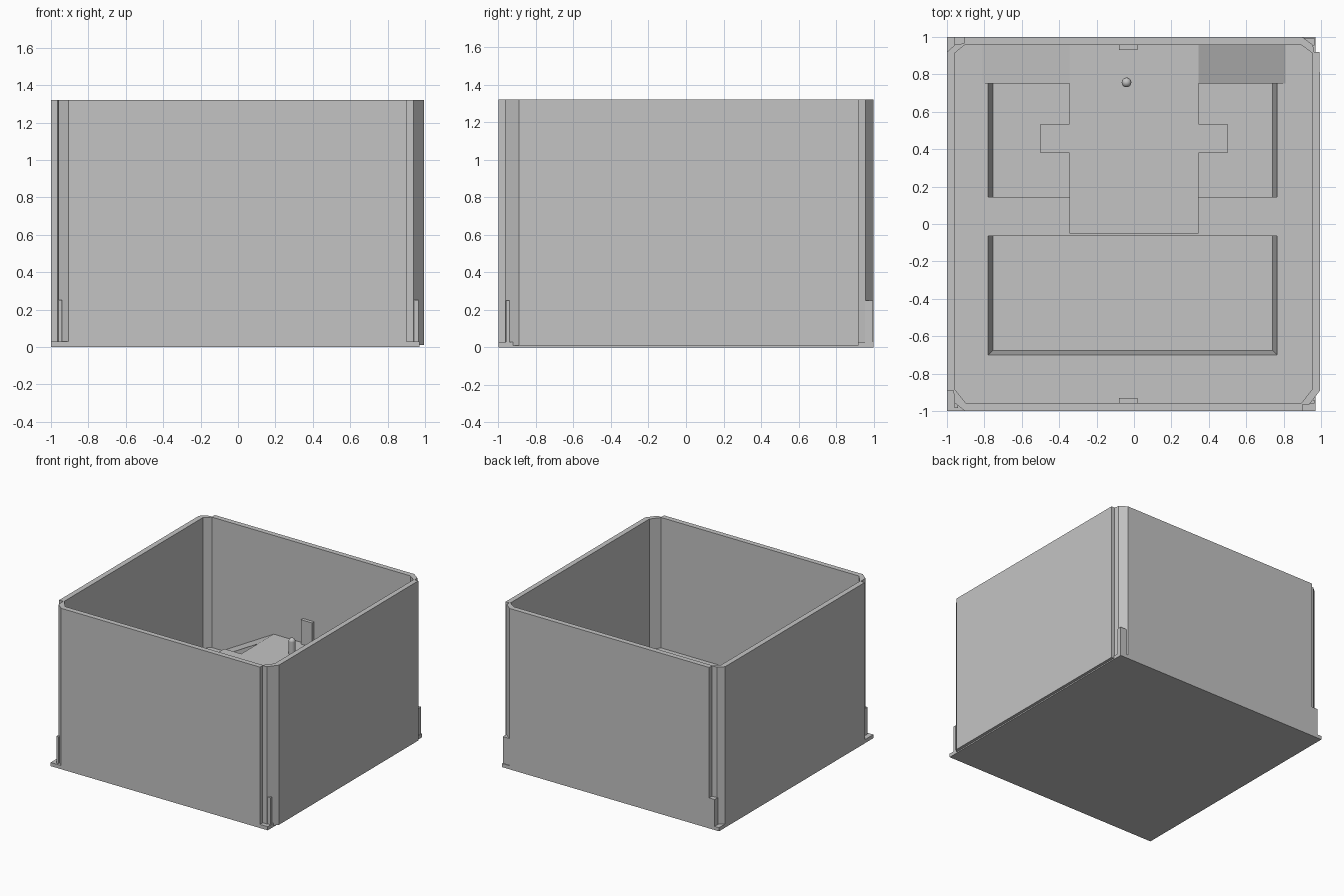
import bpy, bmesh

cube = bpy.data.objects.get("Cube")
if cube:
    bpy.data.objects.remove(cube, do_unlink=True)

# Single grey plastic
grey = bpy.data.materials.new("grey_plastic")
grey.use_nodes = True
COLOR = (0.55, 0.55, 0.55, 1)
grey.diffuse_color = COLOR
grey.node_tree.nodes["Principled BSDF"].inputs["Base Color"].default_value = COLOR

HEIGHT, BASE, DECK, RAISED = 1.32, 0.03, 0.25, 0.51


def finish(name, bm):
    bmesh.ops.recalc_face_normals(bm, faces=bm.faces)
    mesh = bpy.data.meshes.new(name)
    bm.to_mesh(mesh)
    bm.free()
    mesh.materials.append(grey)
    obj = bpy.data.objects.new(name, mesh)
    bpy.context.collection.objects.link(obj)
    return obj


def prism(name, points, z0, z1):
    """Extrude a plan outline from z0 to z1."""
    bm = bmesh.new()
    face = bm.faces.new([bm.verts.new((x, y, z0)) for x, y in points])
    new = bmesh.ops.extrude_face_region(bm, geom=[face])["geom"]
    for v in new:
        if isinstance(v, bmesh.types.BMVert):
            v.co.z = z1
    return finish(name, bm)


def box(name, x0, x1, y0, y1, z0, z1):
    return prism(name, [(x0, y0), (x1, y0), (x1, y1), (x0, y1)], z0, z1)


def cut(target, cutter):
    mod = target.modifiers.new("cut", "BOOLEAN")
    mod.operation = "DIFFERENCE"
    mod.solver = "EXACT"
    mod.object = cutter
    cutter.hide_render = True
    cutter.hide_viewport = True
    cutter.display_type = "WIRE"


# Square base plate, its corners showing below the notched walls
box("base_plate", -1, 0.97, -1, 1, 0, BASE)

# Walls with one bevelled and one square end at every corner
outer = [(-0.905, -1), (0.9, -1), (0.9, -0.965), (0.937, -0.965),
         (0.995, -0.89), (0.993, 0.92), (0.962, 0.92), (0.957, 0.957),
         (0.9, 1), (-0.91, 1), (-0.91, 0.965), (-0.955, 0.96),
         (-1, 0.92), (-1, -0.89), (-0.965, -0.89), (-0.96, -0.955)]
inner = [(-0.9, -0.957), (0.895, -0.957), (0.952, -0.885), (0.952, 0.915),
         (0.895, 0.957), (-0.905, 0.957), (-0.957, 0.915), (-0.957, -0.885)]
walls = prism("walls", outer, 0.01, HEIGHT)
cut(walls, prism("wall_cutter", inner, 0.02, HEIGHT + 0.1))

# Short tabs at the foot of the corners
box("back_right_foot", -0.96, -0.905, 0.957, 1, BASE, DECK)
box("back_left_foot", 0.89, 0.965, 0.955, 0.995, BASE, DECK)
box("front_right_foot", -0.96, -0.94, -0.985, -0.95, BASE, DECK)
box("front_left_foot", 0.935, 0.965, -0.96, -0.94, BASE, DECK)

# Inner deck with two tapered pockets
deck = prism("deck", inner, 0.02, DECK)


def pocket(name, x0, x1, y0, y1, taper=0.025):
    cutter = box(name, x0, x1, y0, y1, 0.04, DECK + 0.001)
    for v in cutter.data.vertices:
        if v.co.z < 0.1:
            v.co.x += taper if v.co.x < 0 else -taper
            if v.co.y == min(w.co.y for w in cutter.data.vertices) and y0 < 0:
                v.co.y += taper
    cut(deck, cutter)


pocket("back_pocket_cutter", -0.78, 0.765, 0.145, 0.75)
pocket("front_pocket_cutter", -0.78, 0.765, -0.70, -0.065)

# Raised cross-shaped platform in the middle
half = [(0.345, -0.05), (0.345, 0.38), (0.5, 0.38), (0.5, 0.535),
        (0.345, 0.535), (0.345, 0.957)]
outline = half + [(-x, y) for x, y in reversed(half)]
prism("raised_platform", outline, BASE, RAISED)

# Sloping shoulders leading up to the platform along the back wall
for side, s in (("right", -1), ("left", 1)):
    bm = bmesh.new()
    profile = [(0.82, DECK - 0.005), (0.345, RAISED), (0.345, DECK - 0.005)]
    face = bm.faces.new([bm.verts.new((s * x, 0.75, z)) for x, z in profile])
    new = bmesh.ops.extrude_face_region(bm, geom=[face])["geom"]
    bmesh.ops.translate(bm, vec=(0, 0.207, 0),
                        verts=[v for v in new if isinstance(v, bmesh.types.BMVert)])
    finish(side + "_shoulder", bm)

# Upright clips on the front and back walls
box("back_clip", -0.08, 0.02, 0.93, 0.96, DECK, 0.71)
box("front_clip", -0.08, 0.02, -0.96, -0.93, DECK - 0.01, 0.45)

# Round-topped locating pin
bpy.ops.mesh.primitive_cylinder_add(vertices=20, radius=0.026, depth=0.13,
                                    location=(-0.04, 0.757, 0.55))
pin = bpy.context.object
pin.name = "pin"
bpy.ops.mesh.primitive_uv_sphere_add(segments=20, ring_count=10, radius=0.026,
                                     location=(-0.04, 0.757, 0.612))
tip = bpy.context.object
tip.name = "pin_tip"
for obj in (pin, tip):
    obj.data.materials.append(grey)
    bpy.ops.object.select_all(action="DESELECT")
    obj.select_set(True)
    bpy.context.view_layer.objects.active = obj
    bpy.ops.object.shade_smooth_by_angle()
